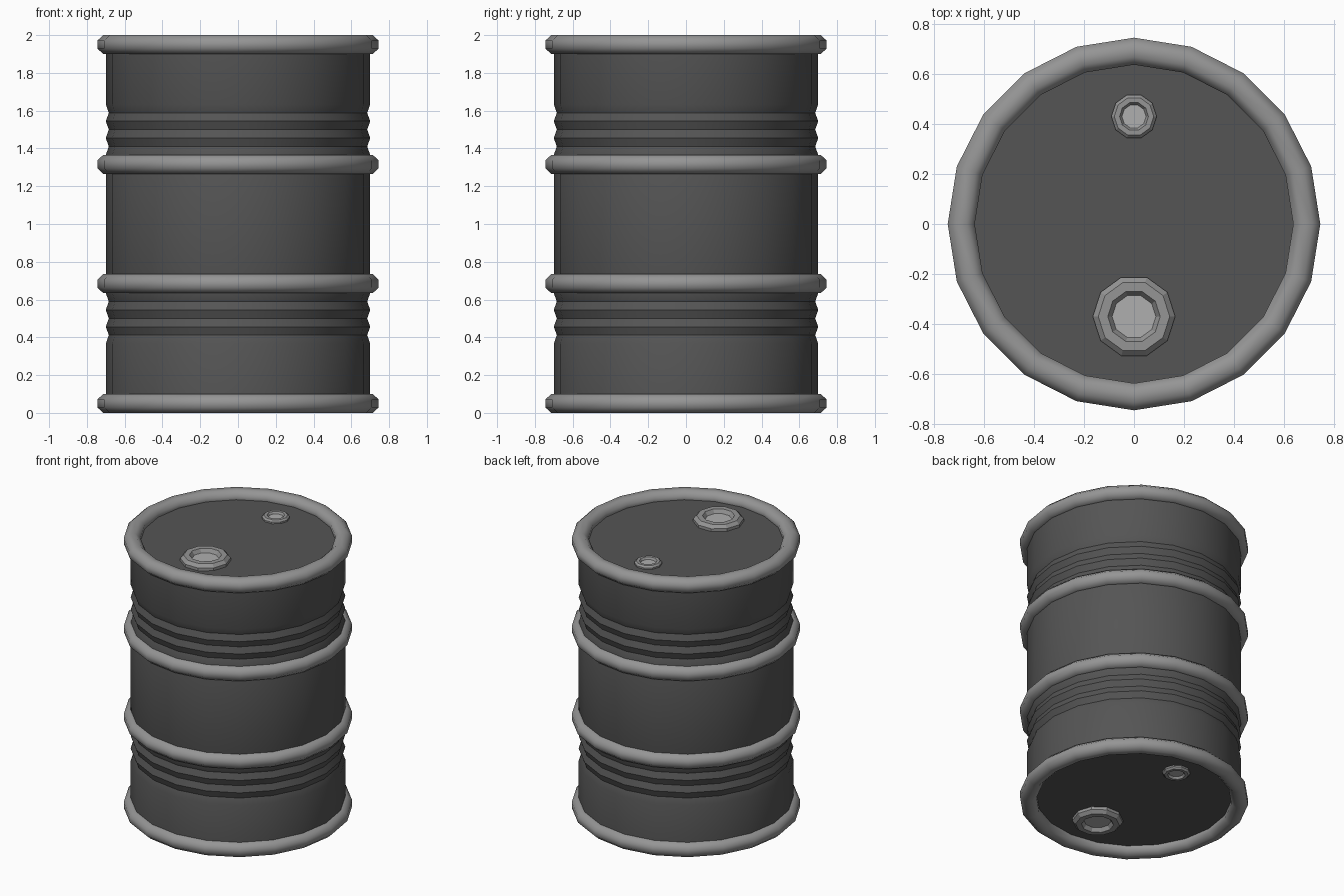
import bpy, bmesh
from math import sin, cos, tau, radians

if "Cube" in bpy.data.objects:
    bpy.data.objects.remove(bpy.data.objects["Cube"])


def grey(name, v):
    m = bpy.data.materials.new(name)
    m.diffuse_color = (v, v, v, 1)
    m.use_nodes = True
    m.node_tree.nodes["Principled BSDF"].inputs["Base Color"].default_value = m.diffuse_color
    return m


DARK, STEEL, PALE = grey("dark_paint", 0.09), grey("steel", 0.3), grey("pale_steel", 0.43)


def lathe(name, profile, sides, mat, centre=(0, 0), closed=False, caps=(False, False), smooth=None):
    """Spin an (r, z) profile around a vertical axis."""
    bm = bmesh.new()
    rows = [[bm.verts.new((centre[0] + r * cos(tau * i / sides),
                           centre[1] + r * sin(tau * i / sides), z))
             for i in range(sides)] for r, z in profile]
    pairs = list(zip(rows, rows[1:]))
    if closed:
        pairs.append((rows[-1], rows[0]))
    for a, b in pairs:
        for i in range(sides):
            j = (i + 1) % sides
            bm.faces.new((a[i], a[j], b[j], b[i]))
    if caps[0]:
        bm.faces.new(rows[0][::-1])
    if caps[1]:
        bm.faces.new(rows[-1])
    bmesh.ops.recalc_face_normals(bm, faces=bm.faces)
    me = bpy.data.meshes.new(name)
    bm.to_mesh(me)
    bm.free()
    me.materials.append(mat)
    ob = bpy.data.objects.new(name, me)
    bpy.context.collection.objects.link(ob)
    if smooth:
        bpy.ops.object.select_all(action='DESELECT')
        ob.select_set(True)
        bpy.context.view_layer.objects.active = ob
        bpy.ops.object.shade_smooth_by_angle(angle=radians(smooth))
    return ob


# Drum body with two corrugated bands, mirrored about mid height
LID = 1.943
lower = [(0.7, 2 - LID)] + [(0.7 if k % 2 == 0 else 0.684, 0.367 + 0.0445 * k) for k in range(7)]
upper = [(r, 2 - z) for r, z in reversed(lower)]
lathe("drum_body", lower + upper, 20, DARK, caps=(True, True), smooth=30)

# Four rolled hoops with an octagonal section
for name, z in (("bottom_rim", 0.05), ("lower_hoop", 0.684),
                ("upper_hoop", 1.316), ("top_rim", 1.95)):
    section = [(0.691 + 0.0585 * cos(tau * (k + 0.5) / 8),
                z + 0.0541 * sin(tau * (k + 0.5) / 8)) for k in range(8)]
    lathe(name, section, 20, STEEL, closed=True, smooth=60)

# Large and small bungs on both ends
for end, side in (("top", 1), ("bottom", -1)):
    for size, y, s in (("large", -0.37, 1.0), ("small", 0.43, 0.55)):
        def pt(r, h):
            return (r * s, 1 + side * (LID - 1 + h * s))
        lathe(f"{size}_bung_{end}",
              [pt(0.165, -0.01), pt(0.165, 0.02), pt(0.143, 0.042), pt(0.105, 0.042),
               pt(0.087, 0.015), pt(0.087, -0.01)], 10, STEEL, (0, y), closed=True)
        lathe(f"{size}_plug_{end}", [pt(0.09, -0.01), pt(0.09, 0.016)], 10, PALE, (0, y),
              caps=(True, True))
